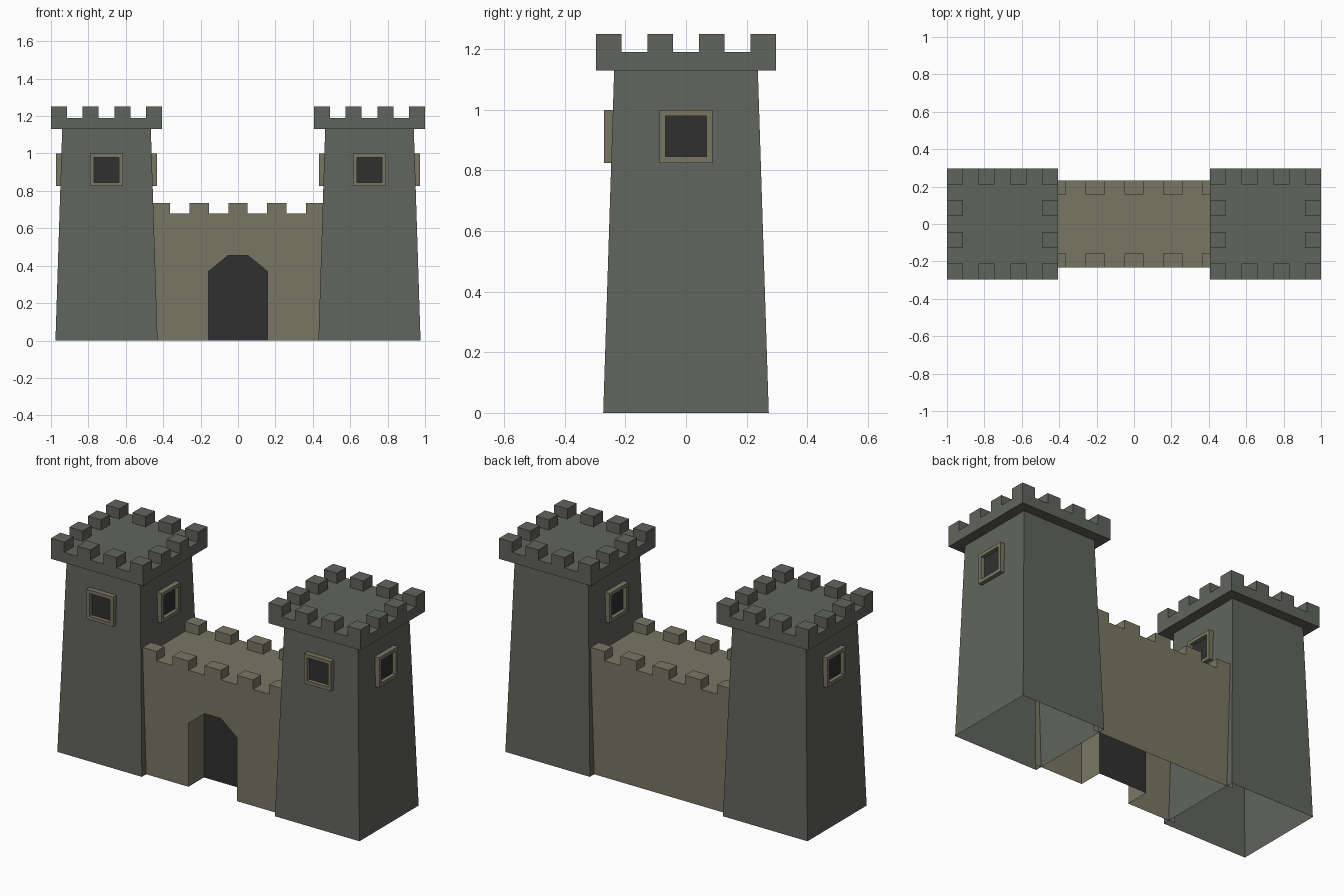
import bpy, math
from mathutils import Matrix, Vector

if "Cube" in bpy.data.objects:
    bpy.data.objects.remove(bpy.data.objects["Cube"])


def material(name, rgb):
    m = bpy.data.materials.new(name)
    m.diffuse_color = (*rgb, 1)
    m.use_nodes = True
    m.node_tree.nodes["Principled BSDF"].inputs["Base Color"].default_value = m.diffuse_color
    return m


GREY = material("tower_stone", (0.12, 0.127, 0.11))
BEIGE = material("wall_stone", (0.19, 0.183, 0.127))
DARK = material("dark_opening", (0.03, 0.03, 0.03))


class Part:
    """Collects faces, then becomes one object."""
    def __init__(self):
        self.verts, self.faces = [], []

    def face(self, pts):
        n = len(self.verts)
        self.verts += pts
        self.faces.append(list(range(n, n + len(pts))))

    def loft(self, rings, cap=True):
        # rings run counter-clockwise seen from the end of the loft
        for a, b in zip(rings, rings[1:]):
            for i in range(len(a)):
                j = (i + 1) % len(a)
                self.face([a[i], a[j], b[j], b[i]])
        if cap:
            self.face(rings[-1])

    def block(self, x0, x1, y0, y1, z0, z1):
        # open underneath: it stands on another surface
        self.loft([[(x0, y0, z), (x1, y0, z), (x1, y1, z), (x0, y1, z)] for z in (z0, z1)])

    def build(self, name, mat, matrix=Matrix()):
        me = bpy.data.meshes.new(name)
        me.from_pydata([matrix @ Vector(v) for v in self.verts], [], self.faces)
        me.materials.append(mat)
        ob = bpy.data.objects.new(name, me)
        bpy.context.collection.objects.link(ob)
        return ob


def square(h, z):
    return [(-h, -h, z), (h, -h, z), (h, h, z), (-h, h, z)]


def tower(side, cx):
    place = Matrix.Translation((cx, 0, 0))
    # hollow tapered body with overhanging parapet
    body = Part()
    body.loft([square(0.273, 0), square(0.237, 1.13), square(0.297, 1.13), square(0.297, 1.19)])
    body.build(side + "_tower", GREY, place)

    # battlements around all four edges
    teeth = Part()
    step = 0.594 / 7
    for i in range(4):
        for j in range(4):
            if i in (0, 3) or j in (0, 3):
                x, y = -0.297 + 2 * i * step, -0.297 + 2 * j * step
                teeth.block(x, x + step, y, y + step, 1.19, 1.25)
    teeth.build(side + "_tower_battlements", GREY, place)

    # framed windows on the front and both sides
    for label, angle in (("front", 0), ("right", 90), ("left", -90)):
        turn = place @ Matrix.Rotation(math.radians(angle), 4, 'Z')

        def ring(h, y):
            return [(x, y, 0.912 + z) for x, z in ((-h, -h), (h, -h), (h, h), (-h, h))]
        frame = Part()
        frame.loft([ring(0.087, -0.235), ring(0.087, -0.271), ring(0.067, -0.271), ring(0.067, -0.248)], cap=False)
        frame.build(f"{side}_tower_{label}_window_frame", BEIGE, turn)
        pane = Part()
        pane.face(ring(0.067, -0.248))
        pane.build(f"{side}_tower_{label}_window_opening", DARK, turn)


tower("left", -0.703)
tower("right", 0.703)

# Gate wall: front with arched notch, recess sides, roof and back
W, D, H = 0.467, 0.233, 0.68
arch = [(-0.157, 0), (-0.157, 0.37), (-0.053, 0.455), (0.053, 0.455), (0.157, 0.37), (0.157, 0)]
wall = Part()
wall.face([(x, -D, z) for x, z in [(-W, 0)] + arch + [(W, 0), (W, H), (-W, H)]])
for (xa, za), (xb, zb) in zip(arch, arch[1:]):
    wall.face([(xa, -D, za), (xa, -0.09, za), (xb, -0.09, zb), (xb, -D, zb)])
wall.face([(-W, -D, H), (W, -D, H), (W, D, H), (-W, D, H)])
wall.face([(W, D, 0), (-W, D, 0), (-W, D, H), (W, D, H)])
wall.build("gate_wall", BEIGE)

gate = Part()
gate.face([(x, -0.09, z) for x, z in reversed(arch)])
gate.build("gate_opening", DARK)

# Wall battlements, front and back
teeth = Part()
for i in range(5):
    x = -W + 2 * i * W * 2 / 9
    for y0 in (-D, D - 0.075):
        teeth.block(x, x + W * 2 / 9, y0, y0 + 0.075, H, 0.735)
teeth.build("wall_battlements", BEIGE)
